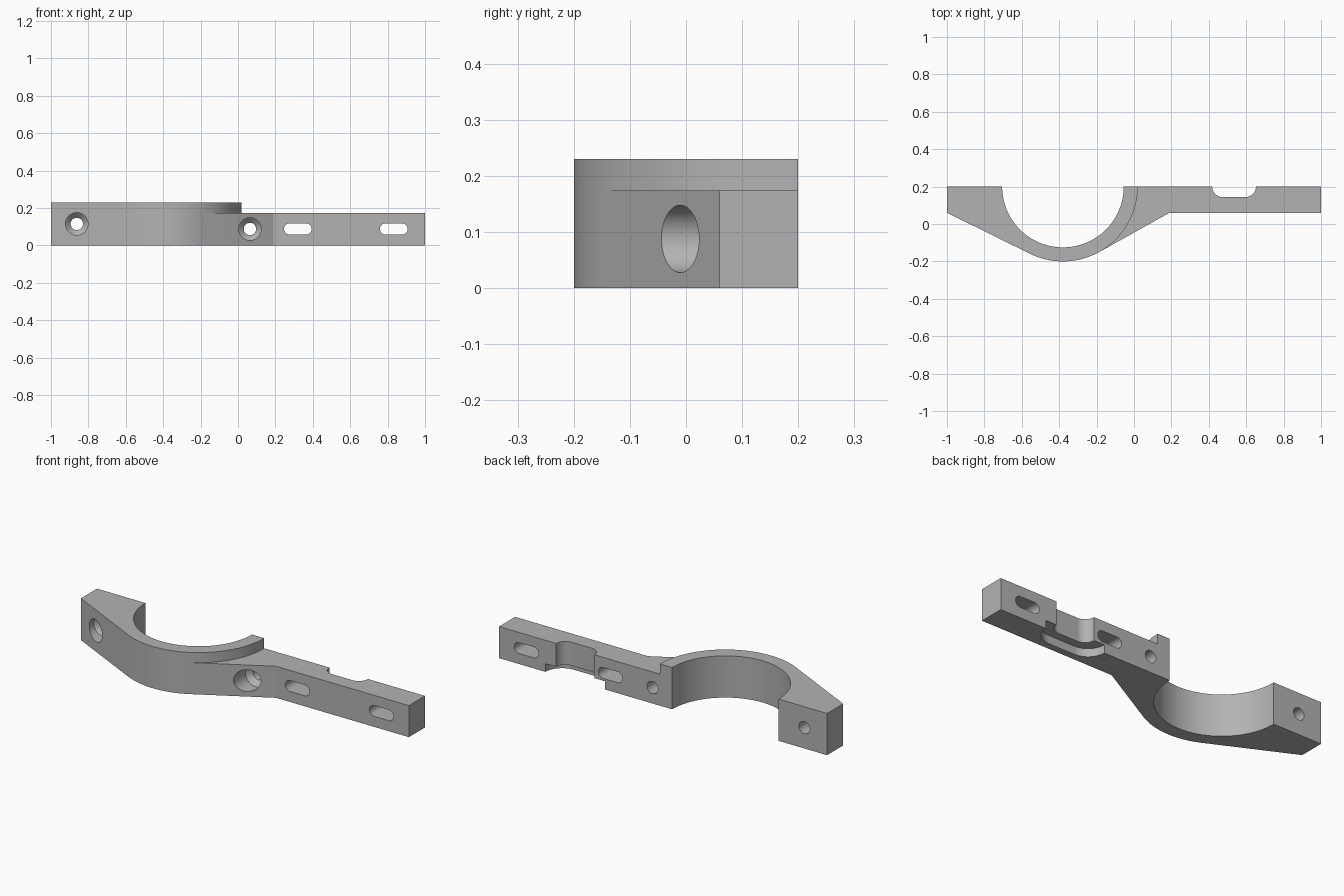
import bpy, bmesh
from math import cos, sin, pi, atan2, acos, hypot, radians
from mathutils import Matrix, Vector

if "Cube" in bpy.data.objects:
    bpy.data.objects.remove(bpy.data.objects["Cube"])

CX, BACK, FRONT = -0.38, 0.2, 0.06       # saddle centre, back and front planes
R_IN, R_OUT = 0.325, 0.4
TALL, LOW = 0.23, 0.174                  # saddle and bar heights

grey = bpy.data.materials.new("plain grey")
grey.use_nodes = True
grey.diffuse_color = (0.45, 0.45, 0.45, 1)
grey.node_tree.nodes["Principled BSDF"].inputs["Base Color"].default_value = (0.45, 0.45, 0.45, 1)


def arc(cx, cy, r, a0, a1, n):
    return [(cx + r * cos(a0 + (a1 - a0) * i / n),
             cy + r * sin(a0 + (a1 - a0) * i / n)) for i in range(n + 1)]


def stadium(cx, cy, half, r):
    return (arc(cx + half - r, cy, r, -pi / 2, pi / 2, 24)
            + arc(cx - half + r, cy, r, pi / 2, 3 * pi / 2, 24))


def finish(name, bm):
    bmesh.ops.recalc_face_normals(bm, faces=bm.faces)
    mesh = bpy.data.meshes.new(name)
    bm.to_mesh(mesh)
    bm.free()
    mesh.materials.append(grey)
    obj = bpy.data.objects.new(name, mesh)
    bpy.context.collection.objects.link(obj)
    return obj


def prism(name, outline, low, high, along_y=False):
    """Extrude an outline along z, or an x-z outline along y."""
    bm = bmesh.new()
    place = (lambda p: (p[0], low, p[1])) if along_y else (lambda p: (p[0], p[1], low))
    face = bm.faces.new([bm.verts.new(place(p)) for p in outline])
    moved = bmesh.ops.extrude_face_region(bm, geom=[face])["geom"]
    step = Vector((0, high - low, 0) if along_y else (0, 0, high - low))
    bmesh.ops.translate(bm, vec=step, verts=[v for v in moved if isinstance(v, bmesh.types.BMVert)])
    return finish(name, bm)


def screw_hole(x, z):
    """Wide bore with a conical seat and a narrow through hole."""
    bm = bmesh.new()
    rings = []
    for y, r in ((-0.3, 0.06), (0.06, 0.06), (0.087, 0.033), (0.3, 0.033)):
        rings.append([bm.verts.new((x + px, y, z + pz))
                      for px, pz in arc(0, 0, r, 0, 2 * pi, 48)[:-1]])
    for a, b in zip(rings, rings[1:]):
        for i in range(len(a)):
            j = (i + 1) % len(a)
            bm.faces.new((a[i], a[j], b[j], b[i]))
    bm.faces.new(rings[0])
    bm.faces.new(rings[-1])
    return finish("screw_hole_cutter", bm)


def tangent_angle(px, py, side):
    dx, dy = px - CX, py - BACK
    return atan2(dy, dx) + side * acos(R_OUT / hypot(dx, dy))


# Body outline: left arm, saddle and long bar
a_left = tangent_angle(-1, FRONT, 1)
a_right = tangent_angle(0.19, FRONT, -1)
outline = [(-1, BACK), (-1, FRONT)]
outline += arc(CX, BACK, R_OUT, a_left, a_right, 24)
outline += [(0.19, FRONT), (1, FRONT), (1, BACK)]
outline += arc(CX, BACK, R_IN, 0, -pi, 72)
body = prism("saddle_bracket", outline, 0, TALL)

# Step down from the saddle rim to the bar
rim = arc(CX, BACK, R_OUT, a_right, 0, 28)
step = rim + [(rim[-1][0], 0.4), (1.2, 0.4), (1.2, -0.4), (rim[0][0], -0.4)]
cutters = [prism("step_cutter", step, LOW, 0.4)]

# Rear notch with a wider pocket underneath
cutters.append(prism("notch_cutter", stadium(0.535, BACK, 0.117, 0.056), -0.1, 0.4))
cutters.append(prism("pocket_cutter", stadium(0.535, BACK, 0.182, 0.102), -0.1, 0.045))

# Slots and screw holes through the front
for x in (0.32, 0.833):
    cutters.append(prism("slot_cutter", stadium(x, 0.088, 0.074, 0.03), -0.3, 0.3, True))
cutters += [screw_hole(-0.862, 0.115), screw_hole(0.064, 0.088)]

for cutter in cutters:
    cutter.hide_render = True
    mod = body.modifiers.new("cut", 'BOOLEAN')
    mod.operation, mod.solver, mod.object = 'DIFFERENCE', 'EXACT', cutter

# Apply the cuts and remove the helpers
bpy.context.view_layer.update()
cut_mesh = bpy.data.meshes.new_from_object(
    body.evaluated_get(bpy.context.evaluated_depsgraph_get()))
body.modifiers.clear()
body.data = cut_mesh
for cutter in cutters:
    bpy.data.objects.remove(cutter)

# Smooth curves, crisp edges
bpy.ops.object.select_all(action='DESELECT')
body.select_set(True)
bpy.context.view_layer.objects.active = body
bpy.ops.object.shade_smooth_by_angle(angle=radians(20))
weighted = body.modifiers.new("weighted_normals", 'WEIGHTED_NORMAL')
weighted.keep_sharp = True
